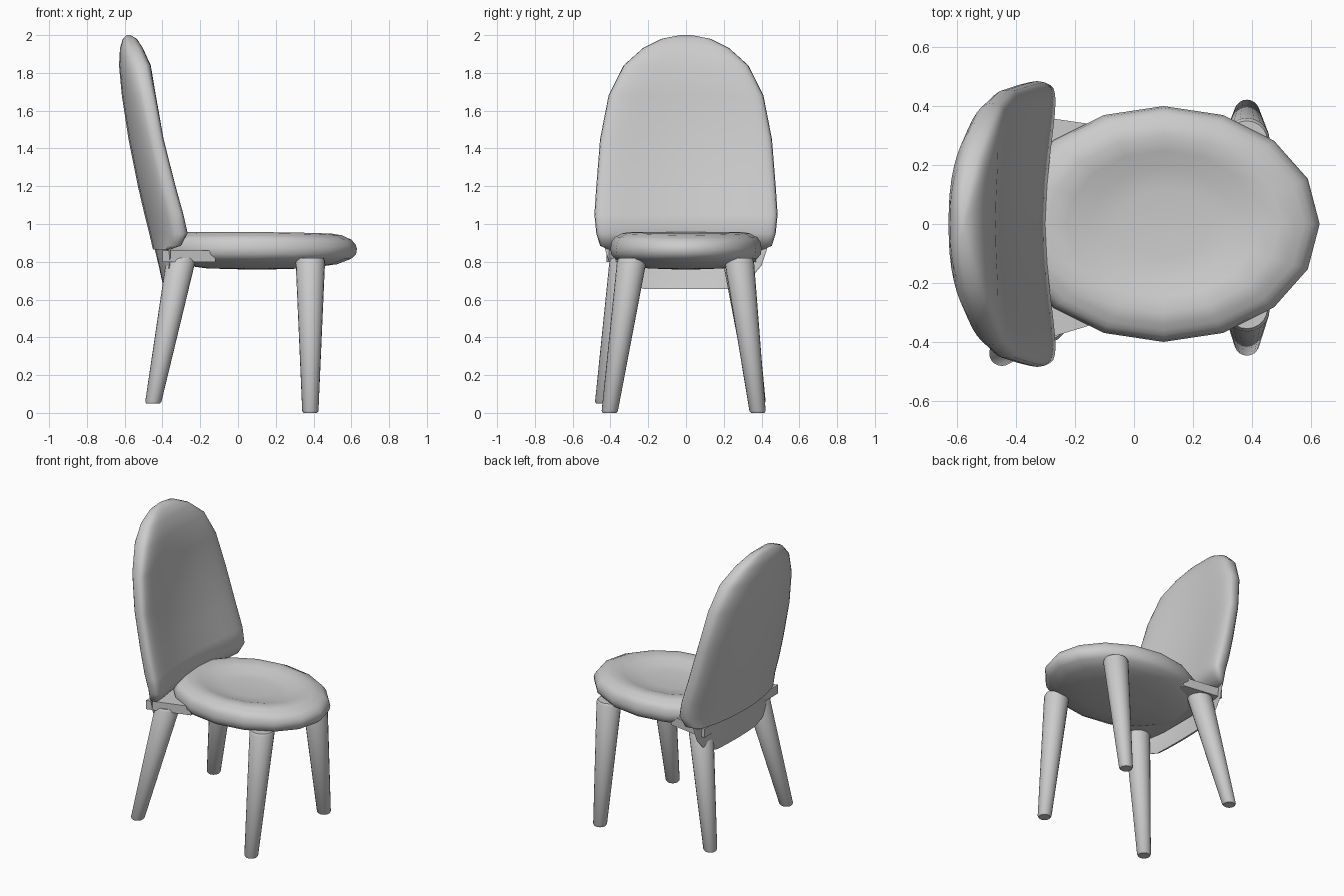
import bpy, bmesh, math

if "Cube" in bpy.data.objects:
    bpy.data.objects.remove(bpy.data.objects["Cube"])


def loft(name, rings, angle=50):
    """Skin a stack of equal-sized point rings and cap both ends."""
    bm = bmesh.new()
    loops = [[bm.verts.new(p) for p in ring] for ring in rings]
    n = len(loops[0])
    for a, b in zip(loops, loops[1:]):
        for i in range(n):
            j = (i + 1) % n
            bm.faces.new((a[i], a[j], b[j], b[i]))
    bm.faces.new(loops[0])
    bm.faces.new(loops[-1])
    bmesh.ops.recalc_face_normals(bm, faces=bm.faces)
    me = bpy.data.meshes.new(name)
    bm.to_mesh(me)
    bm.free()
    ob = bpy.data.objects.new(name, me)
    bpy.context.collection.objects.link(ob)
    me.shade_smooth()
    me.set_sharp_from_angle(angle=math.radians(angle))
    return ob


def soft(v):
    return math.copysign(abs(v) ** (2 / 3), v)


def back_ring(z, w, rear, front, bow=0.08, n=40):
    """Rounded slab section whose sides curve forward."""
    ring = []
    for i in range(n):
        a = 2 * math.pi * i / n
        y = w * soft(math.cos(a))
        x = (rear + front) / 2 + (front - rear) / 2 * soft(math.sin(a))
        ring.append((x + bow * (y / 0.48) ** 2, y, z))
    return ring


def circle(x, y, z, r, n=20):
    return [(x + r * math.cos(2 * math.pi * i / n),
             y + r * math.sin(2 * math.pi * i / n), z) for i in range(n)]


# Padded backrest: height, half width, rear x, front x
loft("backrest", [back_ring(*row) for row in [
    (0.865, 0.41, -0.45, -0.40), (0.885, 0.455, -0.455, -0.34),
    (0.95, 0.475, -0.47, -0.30), (1.05, 0.485, -0.495, -0.325),
    (1.2, 0.475, -0.53, -0.365), (1.45, 0.455, -0.58, -0.425),
    (1.68, 0.41, -0.615, -0.455), (1.84, 0.33, -0.63, -0.47),
    (1.93, 0.23, -0.625, -0.505), (1.98, 0.13, -0.61, -0.535),
    (2.0, 0.03, -0.59, -0.57)]], 70)

# Thin lip hanging below the back of the backrest
loft("backrest_lip", [back_ring(z, w, x, x + 0.012, bow) for z, w, x, bow in [
    (0.655, 0.22, -0.39, 0.04), (0.68, 0.29, -0.397, 0.05),
    (0.72, 0.35, -0.407, 0.06), (0.78, 0.40, -0.42, 0.075),
    (0.87, 0.43, -0.442, 0.1), (0.96, 0.43, -0.465, 0.115)]])


# Oval dished seat: outline scale and height, drooping slightly at the front
def seat_ring(s, z, n=16):
    ring = []
    for i in range(n):
        a = 2 * math.pi * i / n
        x = 0.53 * s * math.cos(a)
        droop = 0.05 * max(0, x) ** 2 if z > 0.88 else 0
        ring.append((0.1 + x, 0.4 * s * math.sin(a), z - droop))
    return ring


loft("seat", [seat_ring(s, z) for s, z in [
    (0.03, 0.758), (0.5, 0.765), (0.8, 0.787), (0.94, 0.815), (0.99, 0.84),
    (1.0, 0.87), (0.985, 0.905), (0.945, 0.93), (0.9, 0.938), (0.85, 0.95),
    (0.75, 0.957), (0.62, 0.945), (0.48, 0.925), (0.3, 0.917), (0.03, 0.915)]], 70)

# Flat plate joining seat and backrest
plate = [(-0.40, -0.42), (-0.12, -0.335), (-0.12, 0.335), (-0.36, 0.37), (-0.40, 0.37)]
loft("seat_plate", [[(x, y, z) for x, y in plate] for z in (0.80, 0.86)], 30)


# Tapered splayed legs
def leg(name, top, foot, z0):
    (tx, ty), (fx, fy) = top, foot
    z1, rows = 0.82, []
    for z, r in ((z0, 0.036), (z0 + 0.01, 0.043), (z1 - 0.015, 0.078), (z1, 0.07)):
        t = (z - z0) / (z1 - z0)
        rows.append(circle(fx + (tx - fx) * t, fy + (ty - fy) * t, z, r))
    loft(name, rows, 40)


leg("front_leg_left", (0.383, 0.28), (0.383, 0.38), 0)
leg("front_leg_right", (0.383, -0.285), (0.383, -0.405), 0)
leg("rear_leg_left", (-0.30, 0.27), (-0.45, 0.38), 0.05)
leg("rear_leg_right", (-0.30, -0.325), (-0.45, -0.44), 0.05)
